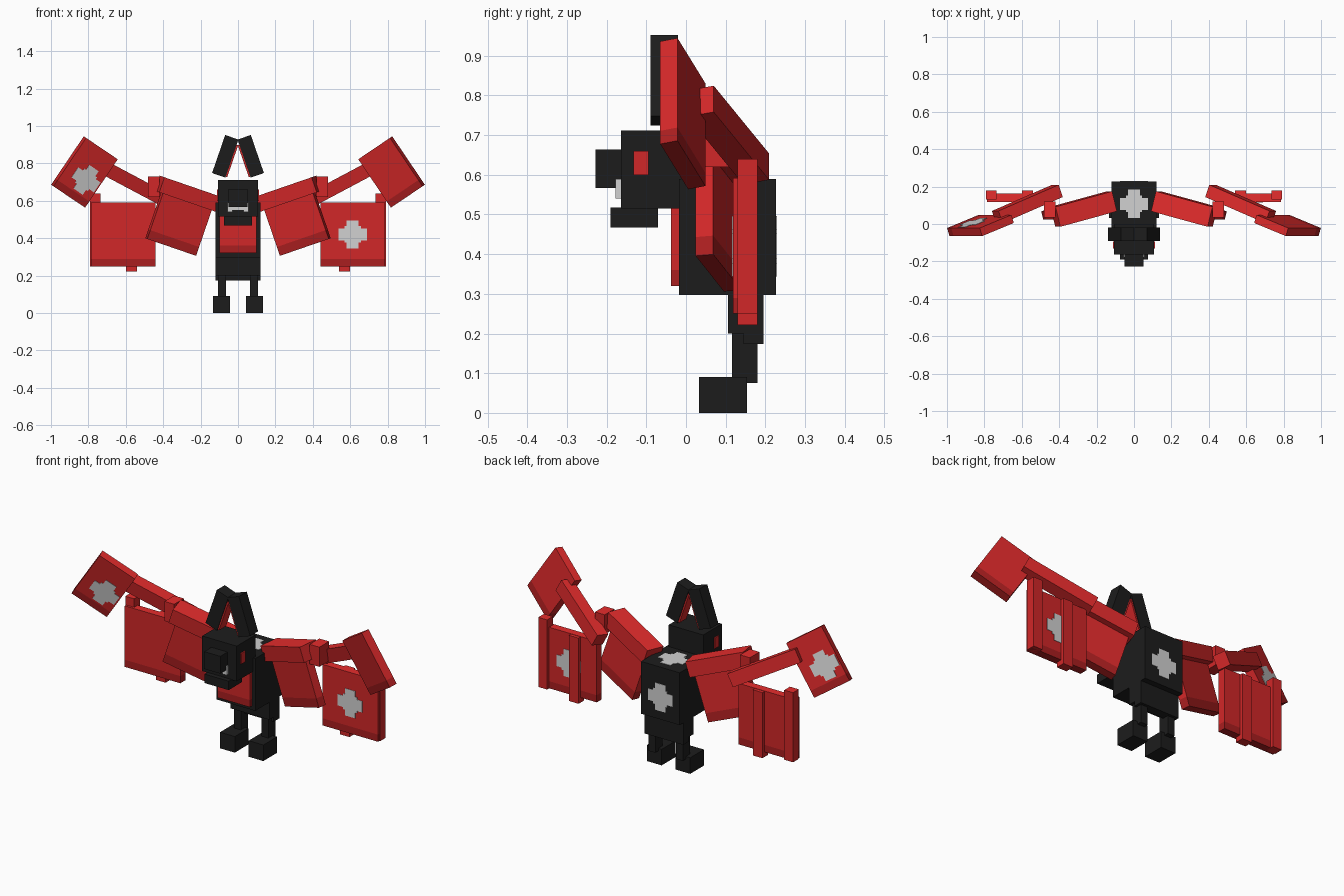
import bpy, bmesh
from math import radians
from mathutils import Matrix, Vector

if "Cube" in bpy.data.objects:
    bpy.data.objects.remove(bpy.data.objects["Cube"])


def material(name, rgb):
    m = bpy.data.materials.new(name)
    m.use_nodes = True
    m.diffuse_color = (*rgb, 1)
    m.node_tree.nodes["Principled BSDF"].inputs["Base Color"].default_value = (*rgb, 1)
    return m


BLACK = material("charcoal", (0.012, 0.012, 0.012))
RED = material("red", (0.64, 0.02, 0.021))
BRIGHT = material("bright_red", (0.85, 0.028, 0.028))
DARK = material("dark_red", (0.4, 0.013, 0.014))
WHITE = material("pale_grey", (0.64, 0.64, 0.64))
FLAT = Matrix.Identity(3)


def finish(name, bm, loc, rot, mats):
    mesh = bpy.data.meshes.new(name)
    bm.to_mesh(mesh)
    bm.free()
    for m in mats:
        mesh.materials.append(m)
    ob = bpy.data.objects.new(name, mesh)
    ob.matrix_world = Matrix.Translation(loc) @ rot.to_4x4()
    bpy.context.collection.objects.link(ob)


def block(name, size, loc, mat, rot=FLAT, hem=0):
    """Box; red ones get a bright upper face and, with a hem, a darker lower band."""
    bm = bmesh.new()
    bmesh.ops.create_cube(bm, size=1)
    bmesh.ops.scale(bm, vec=size, verts=bm.verts)
    mats = [mat]
    if mat == RED:
        mats = [RED, BRIGHT, DARK]
        level = hem - size[2] / 2
        if hem:
            bmesh.ops.bisect_plane(bm, geom=bm.verts[:] + bm.edges[:] + bm.faces[:],
                                   plane_co=(0, 0, level), plane_no=(0, 0, 1))
        bm.normal_update()
        for f in bm.faces:
            if f.normal.z > 0.9:
                f.material_index = 1
            elif hem and f.calc_center_median().z < level:
                f.material_index = 2
    finish(name, bm, loc, rot, mats)


def span(name, x, y, z, mat, hem=0):
    """Box given by its extents."""
    size = [abs(b - a) for a, b in (x, y, z)]
    mid = [(a + b) / 2 for a, b in (x, y, z)]
    block(name, size, mid, mat, hem=hem)


def cross(name, loc, rot):
    """Thin stepped plus-shaped plate lying in the local XZ plane."""
    arm, core, half = 0.076, 0.044, 0.032
    corner = [(core, half), (core, core), (half, core), (half, arm), (-half, arm)]
    bm = bmesh.new()
    pts = []
    for q in range(4):
        turn = Matrix.Rotation(radians(90 * q), 2)
        pts += [turn @ Vector(p) for p in corner]
    face = bm.faces.new([bm.verts.new((p.x, -0.002, p.y)) for p in pts])
    out = bmesh.ops.extrude_face_region(bm, geom=[face])
    verts = [v for v in out["geom"] if isinstance(v, bmesh.types.BMVert)]
    bmesh.ops.translate(bm, vec=(0, 0.004, 0), verts=verts)
    bmesh.ops.recalc_face_normals(bm, faces=bm.faces)
    finish(name, bm, loc, rot, [WHITE])


def wing_rot(s, tilt, yaw):
    return (Matrix.Rotation(radians(-tilt * s), 3, 'Y')
            @ Matrix.Rotation(radians(-yaw * s), 3, 'Z'))


# Body, chest and hips
span("body", (-.12, .12), (-.018, .227), (.297, .59), BLACK)
span("chest", (-.1, .1), (-.038, -.018), (.32, .52), RED, hem=.04)
span("hips", (-.12, .12), (.106, .19), (.2, .3), BLACK)
span("rump", (-.12, .12), (.145, .195), (.174, .3), BLACK)
cross("back_cross", (0, .227, .42), FLAT)
cross("top_cross", (0, .108, .59), Matrix.Rotation(radians(90), 3, 'X'))

# Head
span("head", (-.107, .107), (-.164, .0), (.515, .712), BLACK)
span("muzzle", (-.05, .05), (-.228, -.16), (.567, .664), BLACK)
span("jaw", (-.075, .075), (-.19, -.07), (.467, .517), BLACK)
span("tooth_row", (-.05, .05), (-.17, -.162), (.55, .57), WHITE)

for s, side in ((1, "left"), (-1, "right")):
    # Face details
    span(side + "_fang", (s * .03, s * .055), (-.178, -.162), (.54, .59), WHITE)
    span(side + "_eye", (s * .106, s * .113), (-.132, -.094), (.6, .66), RED)

    # Ears leaning together, red on the inner side
    lean = wing_rot(s, 19, 0)
    centre = Vector((s * .068, -.055, .838))
    block(side + "_ear", (.075, .07, .215), centre, BLACK, lean)
    block(side + "_ear_lining", (.012, .062, .18),
          centre + lean @ Vector((-s * .04, 0, -.012)), RED, lean)

    # Legs
    span(side + "_leg", (s * .064, s * .107), (.116, .18), (.075, .21), BLACK)
    span(side + "_foot", (s * .043, s * .134), (.033, .154), (0, .09), BLACK)

    # Inner wing
    rot = wing_rot(s, 19, 14.5)
    block(side + "_upper_arm", (.33, .11, .085), (s * .269, .08, .638), RED, rot)
    block(side + "_inner_membrane", (.285, .046, .32), (s * .308, .082, .504), RED, rot, hem=.05)
    span(side + "_thumb", (s * .42, s * .48), (.035, .12), (.62, .73), RED)

    # Forearm
    block(side + "_forearm", (.39, .07, .075), (s * .57, .107, .7), RED, wing_rot(s, 28, 21))

    # Hanging membrane with two finger bones behind it
    span(side + "_middle_membrane", (s * .44, s * .785), (.118, .162), (.25, .592), RED, hem=.04)
    span(side + "_outer_finger", (s * .735, s * .79), (.13, .18), (.25, .64), RED)
    span(side + "_middle_finger", (s * .54, s * .6), (.13, .18), (.222, .59), RED)

    # Wing tip
    rot = wing_rot(s, 34, 19)
    tip = Vector((s * .821, -.008, .754))
    block(side + "_wing_tip", (.216, .046, .312), tip, RED, rot, hem=.04)

    # Crosses on both faces of one panel per wing
    for d, face in ((-1, "front"), (1, "rear")):
        if s > 0:
            cross(face + "_membrane_cross", (.613, .14 + d * .022, .42), FLAT)
        else:
            cross(face + "_tip_cross", tip + rot @ Vector((-d * .024, d * .023, -.03)), rot)
